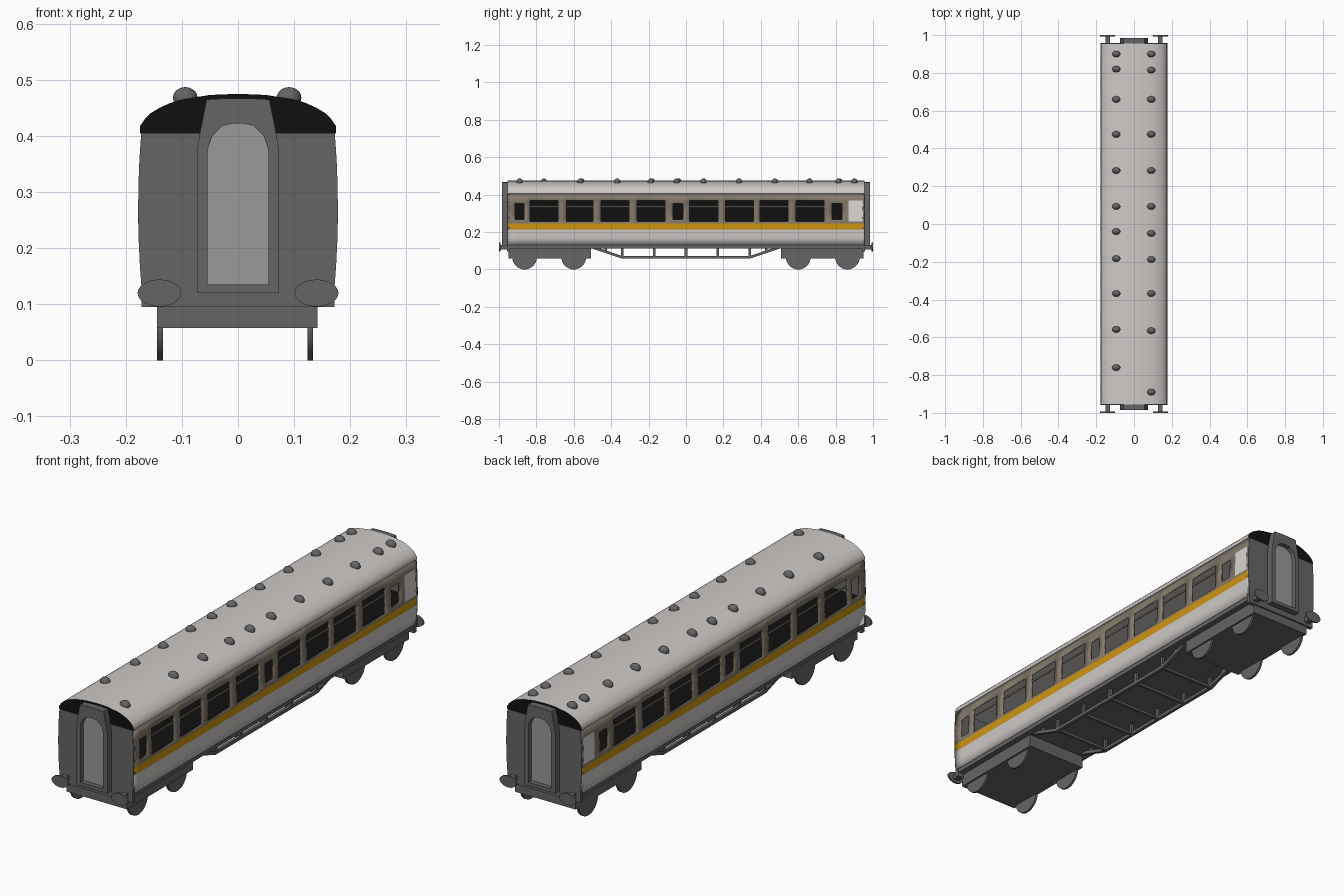
import bpy, bmesh, math
from mathutils import Matrix

if "Cube" in bpy.data.objects:
    bpy.data.objects.remove(bpy.data.objects["Cube"])


def material(name, r, g, b):
    m = bpy.data.materials.new(name)
    m.diffuse_color = (r, g, b, 1)
    m.use_nodes = True
    m.node_tree.nodes["Principled BSDF"].inputs["Base Color"].default_value = m.diffuse_color
    return m


PALE = material("pale_grey", 0.62, 0.59, 0.575)
TAN = material("window_band_tan", 0.235, 0.195, 0.15)
GOLD = material("gold_stripe", 0.62, 0.30, 0.006)
FROST = material("frosted_glass", 0.70, 0.67, 0.65)
DARK = material("dark_grey", 0.13, 0.13, 0.13)
MID = material("door_grey", 0.32, 0.32, 0.32)
BLACK = material("black", 0.005, 0.005, 0.005)


def finish(name, bm, *mats, smooth=None):
    me = bpy.data.meshes.new(name)
    bm.to_mesh(me)
    bm.free()
    ob = bpy.data.objects.new(name, me)
    bpy.context.collection.objects.link(ob)
    for m in mats:
        me.materials.append(m)
    if smooth:
        bpy.ops.object.select_all(action='DESELECT')
        ob.select_set(True)
        bpy.context.view_layer.objects.active = ob
        bpy.ops.object.shade_smooth_by_angle(angle=math.radians(smooth))
    return ob


def add_box(bm, x0, x1, y0, y1, z0, z1):
    mat = Matrix.Translation(((x0 + x1) / 2, (y0 + y1) / 2, (z0 + z1) / 2))
    bmesh.ops.create_cube(bm, size=1, matrix=mat @ Matrix.Diagonal((x1 - x0, y1 - y0, z1 - z0, 1)))


def box(name, m, *dims):
    bm = bmesh.new()
    add_box(bm, *dims)
    return finish(name, bm, m)


def add_prism(bm, pts, y0, y1):
    """Extrude an outline of (x, z) points along y."""
    a = [bm.verts.new((x, y0, z)) for x, z in pts]
    b = [bm.verts.new((x, y1, z)) for x, z in pts]
    n = len(pts)
    bm.faces.new(a)
    bm.faces.new(b[::-1])
    for i in range(n):
        bm.faces.new((a[i], b[i], b[(i + 1) % n], a[(i + 1) % n]))
    bmesh.ops.recalc_face_normals(bm, faces=bm.faces)


def mirrored(half):
    """Close a right-hand half outline with its left-hand copy."""
    return half + [(-x, z) for x, z in reversed(half) if x > 0]


def wall_x(z):
    return 0.178 - 0.006 * ((z - 0.27) / 0.14) ** 2


# Side walls: grid of panels, with openings left out for the windows
BIG = [(-.834, -.684), (-.64, -.497), (-.455, -.305), (-.262, -.112),
       (.02, .17), (.21, .36), (.396, .545), (.588, .738)]
SMALL = [(-.914, -.866), (-.07, -.016), (.78, .834)]
PANEL = (.87, .945)
END = .955
ys = sorted({-END, END, *PANEL, *(v for w in BIG + SMALL for v in w)})
zs = [.13, .17, .213, .245, .256, .267, .31, .352, .368, .405]


def inside(y, z, spans, z0, z1):
    return z0 < z < z1 and any(a < y < b for a, b in spans)


for side, label in ((1, "right"), (-1, "left")):
    bm = bmesh.new()
    grid = {}

    def vert(y, z):
        if (y, z) not in grid:
            grid[y, z] = bm.verts.new((side * wall_x(z), y, z))
        return grid[y, z]

    for y0, y1 in zip(ys, ys[1:]):
        for z0, z1 in zip(zs, zs[1:]):
            y, z = (y0 + y1) / 2, (z0 + z1) / 2
            if inside(y, z, BIG, .256, .368) or inside(y, z, SMALL, .267, .352):
                continue
            loop = [vert(y0, z0), vert(y1, z0), vert(y1, z1), vert(y0, z1)]
            f = bm.faces.new(loop[::side])
            f.material_index = 0 if z < .213 else 1 if z < .245 else 2
            if inside(y, z, [PANEL], .256, .368):
                f.material_index = 3
    wall = finish(label + "_side_wall", bm, PALE, GOLD, TAN, FROST, smooth=30)
    sol = wall.modifiers.new("thickness", 'SOLIDIFY')
    sol.thickness, sol.offset = .006, -1

    # Sliding vent bars across the large windows
    bm = bmesh.new()
    for a, b in BIG:
        xa, xb = sorted((side * .170, side * .174))
        add_box(bm, xa, xb, a, b, .332, .339)
    finish(label + "_window_bars", bm, TAN)

# Dark interior
box("interior_partition", BLACK, -.002, .002, -.94, .94, .25, .405)
box("interior_floor", BLACK, -.168, .168, -.94, .94, .244, .25)

# Curved roof with black ends
roof_half = [(.172, .403), (.175, .406), (.175, .417), (.166, .43), (.155, .441), (.14, .45),
             (.12, .459), (.1, .465), (.05, .473), (0, .475)]
bm = bmesh.new()
add_prism(bm, mirrored(roof_half), -END, END)
for f in bm.faces:
    f.material_index = int(abs(f.normal.y) > .9)
finish("roof", bm, PALE, BLACK, smooth=35)

# Roof ventilators
left = [.90, .82, .66, .475, .283, .093, -.04, -.183, -.368, -.558, -.76]
right = [.90, .815, .66, .475, .283, .093, -.05, -.188, -.368, -.565, -.89]
bm = bmesh.new()
for x, row in ((-.094, left), (.091, right)):
    for y in row:
        mat = Matrix.Translation((x, y, .468)) @ Matrix.Diagonal((.022, .017, .019, 1))
        bmesh.ops.create_uvsphere(bm, u_segments=16, v_segments=10, radius=1, matrix=mat)
finish("roof_vents", bm, DARK, smooth=40)

# Underframe
box("underframe", DARK, -.168, .168, -END, END, .112, .131)

# Ends: wall, gangway frame, door, buffers, bogie with wheels
wall_half = [(.172, .095)] + [(wall_x(z), z) for z in (.13, .17, .22, .27, .32, .36, .404)]
outer = mirrored([(.073, .12), (.073, .375), (.067, .41), (.056, .465), (.02, .467)])
inner = mirrored([(.054, .135), (.054, .375), (.046, .40), (.028, .418), (.01, .422)])
for s, label in ((-1, "front"), (1, "back")):
    def span(a, b):
        return sorted((s * a, s * b))

    bm = bmesh.new()
    add_prism(bm, mirrored(wall_half), *span(.94, .957))
    finish(label + "_end_wall", bm, DARK)

    bm = bmesh.new()
    rings = [[bm.verts.new((x, s * y, z)) for x, z in pts]
             for pts, y in ((outer, .955), (outer, .985), (inner, .985), (inner, .955))]
    n = len(outer)
    for k in range(4):
        p, q = rings[k], rings[(k + 1) % 4]
        for i in range(n):
            j = (i + 1) % n
            bm.faces.new((p[i], p[j], q[j], q[i]))
    bmesh.ops.recalc_face_normals(bm, faces=bm.faces)
    finish(label + "_gangway_frame", bm, DARK)

    bm = bmesh.new()
    add_prism(bm, inner, *span(.956, .964))
    finish(label + "_gangway_door", bm, MID)

    bm = bmesh.new()
    for x in (-.14, .14):
        add_box(bm, x - .012, x + .012, *span(.95, .994), .108, .132)
        mat = (Matrix.Translation((x, s * .996, .12)) @ Matrix.Diagonal((.039, 1, .024, 1))
               @ Matrix.Rotation(math.pi / 2, 4, 'X'))
        bmesh.ops.create_cone(bm, cap_ends=True, segments=32, radius1=1, radius2=1,
                              depth=.008, matrix=mat)
    finish(label + "_buffers", bm, DARK, smooth=40)

    box(label + "_bogie", DARK, -.144, .142, *span(.507, .95), .058, .118)
    bm = bmesh.new()
    for y in (.6, .863):
        for x in (-.139, .129):
            mat = Matrix.Translation((x, s * y, .066)) @ Matrix.Rotation(math.pi / 2, 4, 'Y')
            bmesh.ops.create_cone(bm, cap_ends=True, segments=32, radius1=.066, radius2=.066,
                                  depth=.01, matrix=mat)
    finish(label + "_wheels", bm, DARK, smooth=40)

# Truss rods under the floor, with posts and cross rungs
path = [(-.51, .122), (-.345, .066), (.345, .066), (.51, .122)]
bm = bmesh.new()
for x in (-.13, .13):
    for (ya, za), (yb, zb) in zip(path, path[1:]):
        length = math.hypot(yb - ya, zb - za)
        mat = (Matrix.Translation((x, (ya + yb) / 2, (za + zb) / 2))
               @ Matrix.Rotation(math.atan2(zb - za, yb - ya), 4, 'X')
               @ Matrix.Diagonal((.014, length + .006, .014, 1)))
        bmesh.ops.create_cube(bm, size=1, matrix=mat)
    for y in (-.43, -.34, -.17, 0, .17, .34, .43):
        add_box(bm, x - .006, x + .006, y - .007, y + .007, .07 if abs(y) < .4 else .095, .115)
for y in (-.34, -.17, 0, .17, .34):
    add_box(bm, -.13, .13, y - .006, y + .006, .061, .071)
finish("underfloor_truss", bm, DARK)
